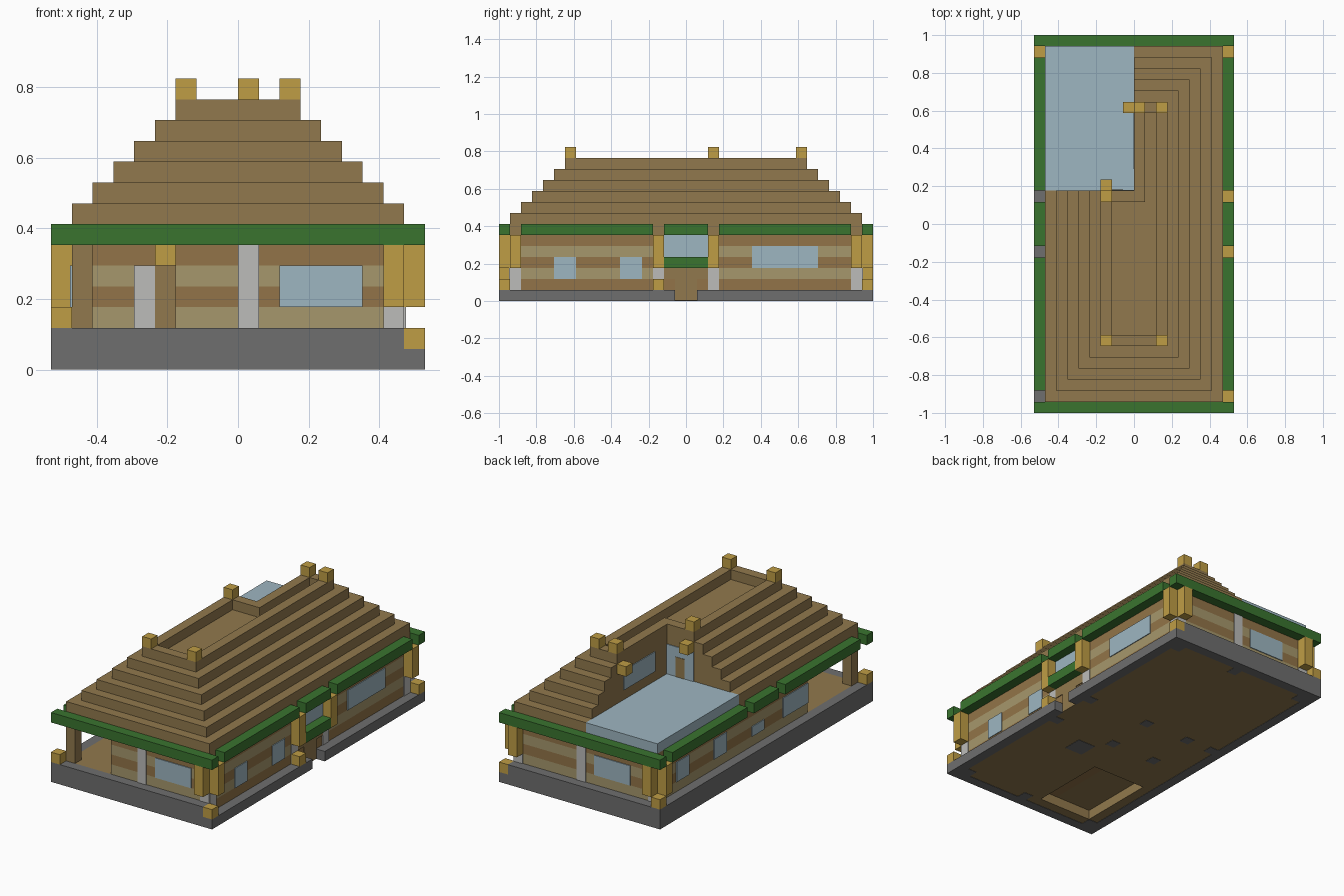
import bpy, bmesh

cube = bpy.data.objects.get("Cube")
if cube:
    bpy.data.objects.remove(cube)

U = 1 / 17  # one building block


def material(name, rgb):
    m = bpy.data.materials.new(name)
    col = [(c / 255 / 12.92 if c < 11 else ((c / 255 + 0.055) / 1.055) ** 2.4) for c in rgb] + [1]
    m.use_nodes = True
    m.diffuse_color = col
    m.node_tree.nodes["Principled BSDF"].inputs["Base Color"].default_value = col
    return m


stone = material("dark stone", (110, 110, 110))
plaster = material("pale stone", (188, 188, 186))
wood = material("brown wood", (145, 121, 77))
dark_band = material("dark wall planks", (146, 116, 72))
light_band = material("light wall planks", (166, 151, 108))
gold = material("golden wood", (191, 157, 69))
green = material("green trim", (58, 116, 47))
glass = material("pale blue glass", (158, 182, 193))


def prism(name, outline, z0, z1, mat):
    """Extrude a counter-clockwise outline, measured in blocks."""
    bm = bmesh.new()
    base = bm.faces.new([bm.verts.new((x * U, y * U, z0 * U)) for x, y in outline])
    top = bmesh.ops.extrude_face_region(bm, geom=[base])["geom"]
    bmesh.ops.translate(bm, vec=(0, 0, (z1 - z0) * U),
                        verts=[v for v in top if isinstance(v, bmesh.types.BMVert)])
    bmesh.ops.recalc_face_normals(bm, faces=bm.faces)
    me = bpy.data.meshes.new(name)
    bm.to_mesh(me)
    bm.free()
    me.materials.append(mat)
    ob = bpy.data.objects.new(name, me)
    bpy.context.collection.objects.link(ob)
    return ob


def box(name, x0, x1, y0, y1, z0, z1, mat):
    return prism(name, [(x0, y0), (x1, y0), (x1, y1), (x0, y1)], z0, z1, mat)


def block(name, x, y, z, mat, height=1):
    return box(name, x, x + 1, y, y + 1, z, z + height, mat)


T = 0.08  # plate thickness in blocks


def plate_x(name, x, side, y0, y1, z0, z1, mat):
    box(name, min(x, x + side * T), max(x, x + side * T), y0, y1, z0, z1, mat)


def plate_y(name, y, side, x0, x1, z0, z1, mat):
    box(name, x0, x1, min(y, y + side * T), max(y, y + side * T), z0, z1, mat)


# Foundation rim, lower on the entrance side
for s in (-1, 1):
    y0, y1 = sorted((s * 16, s * 17))
    box("foundation_end", -9, 9, y0, y1, 0, 1, stone)
    box("foundation_end_upper", -9, 8, y0, y1, 1, 2, stone)
    y0, y1 = sorted((s * 1, s * 16))
    box("foundation_entrance_side", 8, 9, y0, y1, 0, 1, stone)
box("foundation_far_side", -9, -8, -16, 16, 0, 2, stone)

# Plank floor with a shallow pit on the underside
box("floor_main", -1, 8, -16, 16, 0.03, 1, wood)
box("floor_back", -8, -1, -7, 16, 0.03, 1, wood)
box("floor_front_strip", -8, -1, -16, -15, 0.03, 1, wood)
box("floor_side_strip", -8, -7, -15, -7, 0.03, 1, wood)
box("porch_floor", -8, -3, -16, -8, 1, 2, wood)
for x in (-8, 0, 7):
    for y in (-16, 15):
        block("footing", x, y, 0, stone, 0.5)
for y in (-3, 2):
    for x in (-5, 0, 7):
        block("footing", x, y, 0, stone, 0.5)
block("footing", -8, 2, 0, stone, 0.5)
box("hearth_base", 1.5, 3.5, -6, -4, 0, 0.5, stone)

# Banded house walls leaving a corner porch open
body = [(8, -16), (8, 16), (-8, 16), (-8, -8), (-3, -8), (-3, -16)]
for z in range(1, 6):
    prism("wall_band", body, z, z + 1, light_band if z % 2 == 0 else dark_band)

# Pale stone columns and the porch post
for y, s in ((-16, -1), (16, 1)):
    plate_y("middle_column", y, s, 0, 1, 2, 6, plaster)
    plate_y("corner_column_foot", y, s, 7, 8, 2, 3, plaster)
plate_y("corner_column_foot", 16, 1, -8, -7, 2, 3, plaster)
plate_x("corner_column_foot", -8, -1, 15, 16, 2, 3, plaster)
for y in (-16, -3, 2, 15):
    plate_x("side_column_foot", 8, 1, y, y + 1, 1, 3, plaster)
block("porch_post", -8, -16, 2, wood, 4)
plate_y("porch_column", -8, -1, -5, -4, 2, 5, plaster)
plate_y("porch_door", -8, -1, -4, -3, 2, 5, wood)
block("porch_lantern", -4, -9, 5, gold)

# Golden brackets below the eaves
for y in (-16, -3, 2, 15):
    block("side_bracket", 8, y, 3, gold, 3)
block("side_bracket", -9, 15, 3, gold, 3)
for x, y in ((7, -17), (7, 16), (-8, 16)):
    block("end_bracket", x, y, 3, gold, 3)

# Lanterns on the foundation
for y in (-17, 16):
    block("corner_lantern", 8, y, 1, gold)
    block("corner_lantern", -9, y, 2, gold)
block("entrance_lantern", 8, -3, 1, gold)

# Windows
for y0, y1, z0, z1 in ((-12, -10, 2, 4), (-6, -4, 2, 4), (6, 12, 3, 5), (-2, 2, 4, 6)):
    plate_x("entrance_side_window", 8, 1, y0, y1, z0, z1, glass)
for y0, y1, z0, z1 in ((11, 13, 3, 5), (5, 7, 3, 5), (-1, 1, 3, 4), (-8, -4, 3, 5)):
    plate_x("far_side_window", -8, -1, y0, y1, z0, z1, glass)
plate_y("front_window", -16, -1, 2, 6, 3, 5, glass)
plate_y("back_window", 16, 1, -5, -1, 3, 5, glass)

# Entrance
plate_x("entrance_door", 8, 1, -1, 1, 0.03, 2, wood)
plate_x("entrance_lintel", 8, 1, -2, 2, 2, 3, wood)
box("entrance_canopy", 8, 9, -2, 2, 3, 4, green)

# Green eaves with gaps above the brackets
for s in (-1, 1):
    y0, y1 = sorted((s * 16, s * 17))
    box("end_eave", -9, 9, y0, y1, 6, 7, green)
    x0, x1 = sorted((s * 8, s * 9))
    for y0, y1 in ((-15, -3), (-2, 2), (3, 15)):
        box("side_eave", x0, x1, y0, y1, 6, 7, green)

# Stepped roof with one back quarter cut away
box("ceiling", -8, 8, -16, 16, 6, 7, wood)
for k in range(5):
    w, d = 8 - k, 16 - k
    prism("roof_step", [(-w, -d), (w, -d), (w, d), (0, d), (0, 3), (-w, 3)], 7 + k, 8 + k, wood)
for x0, x1, y0, y1 in ((-3, 3, -11, -10), (2, 3, -10, 10), (0, 3, 10, 11),
                       (0, 1, 2, 10), (-3, 0, 2, 3), (-3, -2, -10, 2)):
    box("roof_parapet", x0, x1, y0, y1, 12, 13, wood)

# Glass roof and the upper windows facing it
box("glass_roof", -8, 0, 3, 16, 7, 8, glass)
plate_x("upper_side_window", 0, -1, 5, 10, 9, 11, glass)
plate_y("upper_glazing", 3, 1, -3, 0, 8, 11, glass)
box("upper_door", -2, -1, 3, 3 + 1.5 * T, 8, 10, wood)

# Roof finials and hanging lanterns
for x, y in ((-3, -11), (2, -11), (-3, 2), (0, 10), (2, 10)):
    block("roof_finial", x, y, 13, gold)
block("upper_lantern", -1, 10, 11, gold)
block("upper_lantern", -3, 3, 11, gold)
